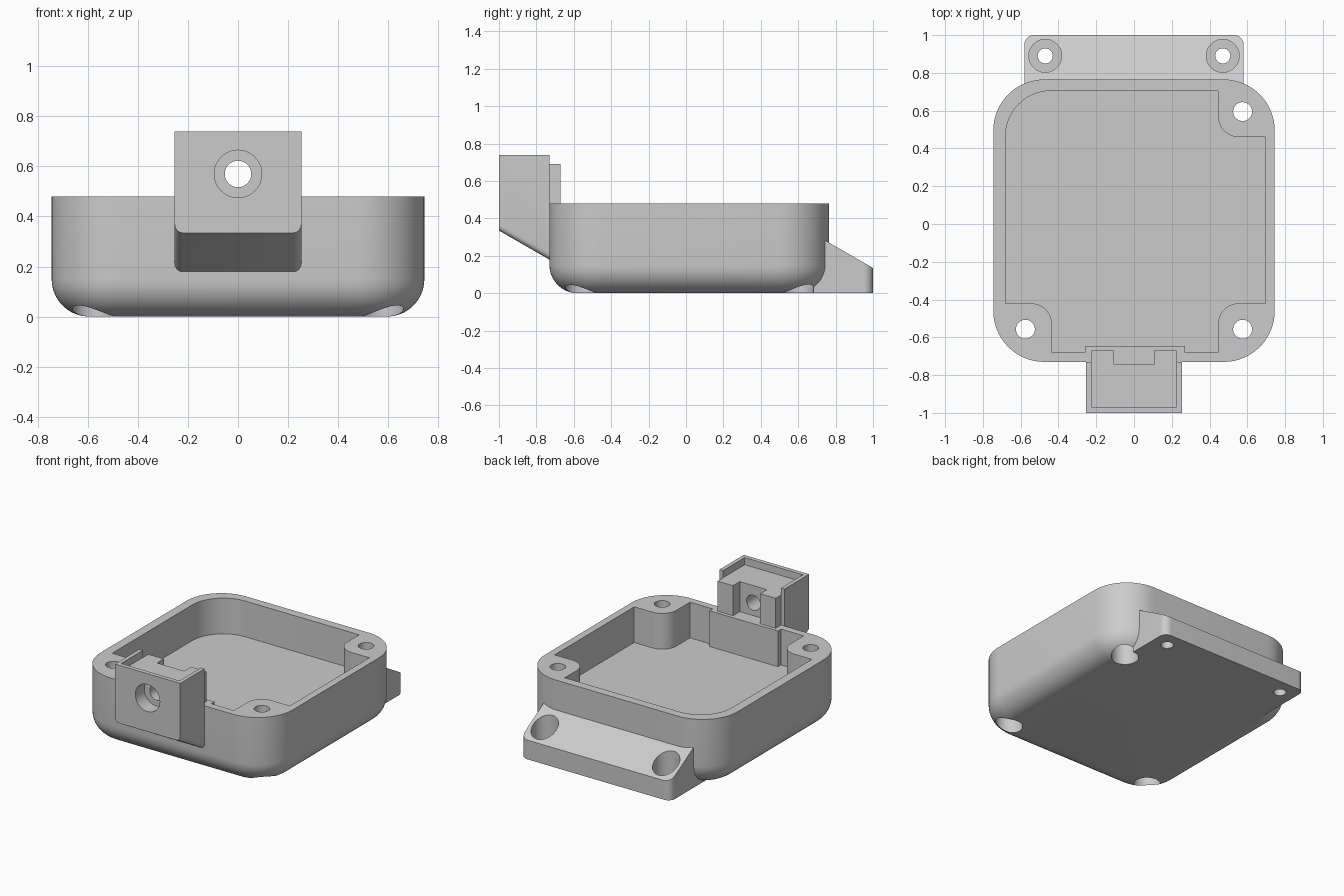
import bpy, bmesh, math
from mathutils import Vector, Matrix

if "Cube" in bpy.data.objects:
    bpy.data.objects.remove(bpy.data.objects["Cube"])

GREY = bpy.data.materials.new("plain_grey")
GREY.use_nodes = True
GREY.diffuse_color = (0.6, 0.6, 0.6, 1)
GREY.node_tree.nodes["Principled BSDF"].inputs["Base Color"].default_value = (0.6, 0.6, 0.6, 1)


def finish(name, bm):
    bmesh.ops.recalc_face_normals(bm, faces=bm.faces)
    mesh = bpy.data.meshes.new(name)
    bm.to_mesh(mesh)
    bm.free()
    mesh.materials.append(GREY)
    ob = bpy.data.objects.new(name, mesh)
    bpy.context.collection.objects.link(ob)
    return ob


def rounded(corners, steps=12):
    """Closed outline from (x, y, radius) corners."""
    out = []
    for i, (x, y, r) in enumerate(corners):
        p = Vector((x, y))
        if r == 0:
            out.append(p)
            continue
        a = (Vector(corners[i - 1][:2]) - p).normalized()
        b = (Vector(corners[(i + 1) % len(corners)][:2]) - p).normalized()
        # Corners are square, so the arc centre lies on both offsets
        c = p + (a + b) * r
        for k in range(steps + 1):
            t = k / steps * math.pi / 2
            out.append(c - b * r * math.cos(t) - a * r * math.sin(t))
    return out


def loft(name, rings):
    bm = bmesh.new()
    loops = [[bm.verts.new(v) for v in ring] for ring in rings]
    n = len(loops[0])
    for lo, hi in zip(loops, loops[1:]):
        for i in range(n):
            bm.faces.new((lo[i], lo[(i + 1) % n], hi[(i + 1) % n], hi[i]))
    bm.faces.new(loops[0])
    bm.faces.new(loops[-1])
    return finish(name, bm)


def prism(name, pts, lo, hi, axis="z"):
    if axis == "z":
        return loft(name, [[(p[0], p[1], h) for p in pts] for h in (lo, hi)])
    return loft(name, [[(h, p[0], p[1]) for p in pts] for h in (lo, hi)])


def box(name, x0, x1, y0, y1, z0, z1):
    return prism(name, [(x0, y0), (x1, y0), (x1, y1), (x0, y1)], z0, z1)


def cylinder(name, centre, r, depth, axis="z"):
    bm = bmesh.new()
    turn = Matrix.Rotation(math.pi / 2, 4, "X") if axis == "y" else Matrix()
    bmesh.ops.create_cone(bm, cap_ends=True, segments=40, radius1=r, radius2=r,
                          depth=depth, matrix=Matrix.Translation(centre) @ turn)
    return finish(name, bm)


def combine(ob, other, mode="DIFFERENCE"):
    mod = ob.modifiers.new("combine", "BOOLEAN")
    mod.operation, mod.solver, mod.object = mode, "EXACT", other
    graph = bpy.context.evaluated_depsgraph_get()
    mesh = bpy.data.meshes.new_from_object(ob.evaluated_get(graph))
    ob.modifiers.clear()
    ob.data = mesh
    bpy.data.objects.remove(other)


# Tray: rounded box with a filleted underside
def tray_ring(inset, z):
    x, y0, y1, r = 0.745 - inset, -0.73 + inset, 0.765 - inset, 0.27 - inset
    outline = rounded([(-x, y0, r), (x, y0, r), (x, y1, r), (-x, y1, r)], 16)
    return [(p.x, p.y, z) for p in outline]


FILLET = 0.15
angles = [k / 10 * math.pi / 2 for k in range(11)]
rings = [tray_ring(FILLET * (1 - math.sin(t)), FILLET * (1 - math.cos(t))) for t in angles]
tray = loft("enclosure_tray", rings + [tray_ring(0, 0.48)])

# Rear mounting flange with a sloping top
flange = prism("flange", rounded([(-0.58, 0.55, 0), (0.58, 0.55, 0),
                                  (0.58, 1, 0.05), (-0.58, 1, 0.05)]), 0, 0.45)
wedge = prism("wedge", [(0.5, -0.1), (1.1, -0.1), (1.1, 0.077), (0.5, 0.423)], -1, 1, "x")
combine(flange, wedge, "INTERSECT")
combine(tray, flange, "UNION")

# Cavity leaving three screw bosses and a thicker front wall
cavity = rounded([(-0.68, 0.705, 0.24), (-0.68, -0.42, 0), (-0.435, -0.42, 0.11),
                  (-0.435, -0.68, 0), (-0.26, -0.68, 0), (-0.26, -0.645, 0),
                  (0.27, -0.645, 0), (0.27, -0.68, 0), (0.445, -0.68, 0),
                  (0.445, -0.42, 0.11), (0.695, -0.42, 0), (0.695, 0.46, 0),
                  (0.445, 0.46, 0.11), (0.445, 0.705, 0)])
combine(tray, prism("cavity", cavity, 0.23, 0.6))

# Boss holes, counterbored from below
for x, y in ((0.575, 0.595), (0.575, -0.557), (-0.575, -0.557)):
    combine(tray, cylinder("hole", (x, y, 0.3), 0.05, 1))
    combine(tray, cylinder("counterbore", (x, y, 0.05), 0.087, 0.2))

# Flange holes, counterbored from above
for x in (-0.47, 0.47):
    combine(tray, cylinder("hole", (x, 0.89, 0), 0.04, 0.5))
    combine(tray, cylinder("counterbore", (x, 0.89, 0.27), 0.087, 0.4))

# Front connector block with a sloping underside
block = prism("connector_block", [(-1, 0.335), (-0.7, 0.162), (-0.7, 0.46), (-0.73, 0.46),
                                  (-0.73, 0.74), (-1, 0.74)], -0.253, 0.253, "x")
bm = bmesh.new()
bm.from_mesh(block.data)
slope = [e for e in bm.edges if abs(e.verts[0].co.x - e.verts[1].co.x) < 0.01
         and all(v.co.z < 0.4 for v in e.verts)]
bmesh.ops.bevel(bm, geom=slope, offset=0.03, segments=4, profile=0.5, affect="EDGES")
bm.to_mesh(block.data)
bm.free()

# Recessed top, rear groove, two rear tabs
combine(block, box("recess", -0.225, 0.225, -0.97, -0.6, 0.69, 0.8))
combine(block, box("groove", -0.105, 0.105, -0.745, -0.6, 0.48, 0.8))
for side in (-1, 1):
    xs = sorted((side * 0.105, side * 0.225))
    combine(block, box("tab", *xs, -0.76, -0.67, 0.45, 0.69), "UNION")

# Connector hole with a front counterbore
combine(block, cylinder("hole", (0, -0.8, 0.57), 0.053, 0.8, "y"))
combine(block, cylinder("counterbore", (0, -1, 0.57), 0.095, 0.2, "y"))

# Smooth rounded areas, keep hard edges
for ob in (tray, block):
    bpy.ops.object.select_all(action="DESELECT")
    ob.select_set(True)
    bpy.context.view_layer.objects.active = ob
    bpy.ops.object.shade_smooth_by_angle(angle=math.radians(30))
